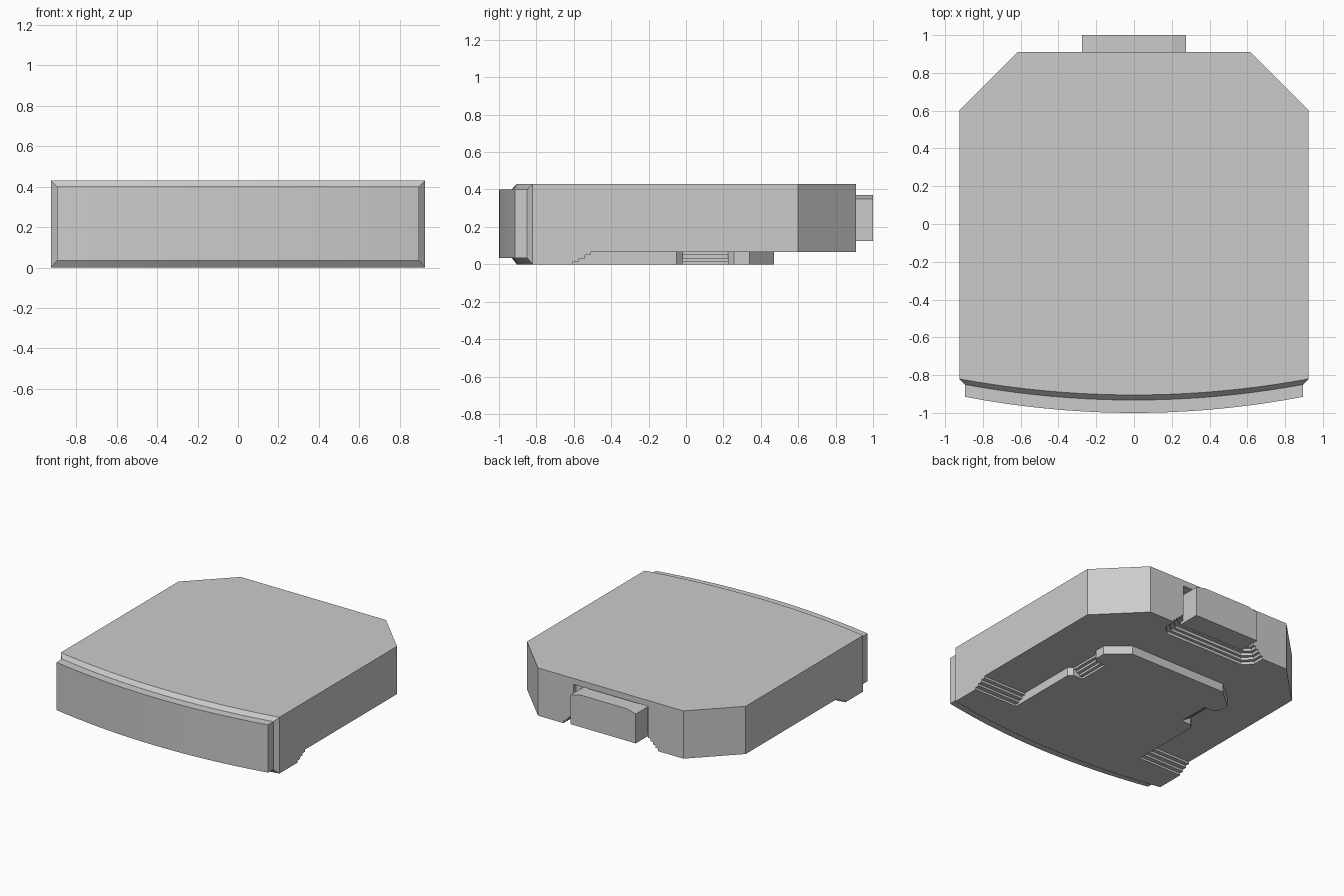
import bpy, bmesh

if "Cube" in bpy.data.objects:
    bpy.data.objects.remove(bpy.data.objects["Cube"])

def make_object(name, bm):
    bmesh.ops.recalc_face_normals(bm, faces=bm.faces)
    mesh = bpy.data.meshes.new(name)
    bm.to_mesh(mesh)
    bm.free()
    ob = bpy.data.objects.new(name, mesh)
    bpy.context.collection.objects.link(ob)
    return ob

def mirrored(half):
    """Close a right-half outline with its mirror image."""
    return half + [(-x, y) for x, y in reversed(half)]

def prism(name, outline, z0, z1):
    bm = bmesh.new()
    low = [bm.verts.new((x, y, z0)) for x, y in outline]
    high = [bm.verts.new((x, y, z1)) for x, y in outline]
    bm.faces.new(low)
    bm.faces.new(high)
    n = len(low)
    for i in range(n):
        j = (i + 1) % n
        bm.faces.new((low[i], low[j], high[j], high[i]))
    return make_object(name, bm)

def cut(target, cutter):
    cutter.hide_render = True
    mod = target.modifiers.new("cut", 'BOOLEAN')
    mod.operation = 'DIFFERENCE'
    mod.solver = 'EXACT'
    mod.object = cutter
    bpy.context.view_layer.objects.active = target
    bpy.ops.object.modifier_apply(modifier=mod.name)
    bpy.data.objects.remove(cutter)

SEG = 20

def arc(bm, half, y_side, y_mid, z):
    """Row of vertices along the bowed front, left to right."""
    row = []
    for i in range(SEG + 1):
        t = 2 * i / SEG - 1
        row.append(bm.verts.new((half * t, y_mid + (y_side - y_mid) * t * t, z)))
    return row

# Body: chamfered slab with a bevelled, bowed front panel
bm = bmesh.new()
rings = []
for half, ys, ym, z0, z1 in ((0.925, -0.82, -0.905, 0, 0.43),
                             (0.895, -0.85, -0.932, 0.035, 0.4),
                             (0.895, -0.915, -1.0, 0.035, 0.4)):
    rings.append((arc(bm, half, ys, ym, z0), arc(bm, half, ys, ym, z1)))
for a, b in zip(rings, rings[1:]):
    loop_a = a[0] + a[1][::-1]
    loop_b = b[0] + b[1][::-1]
    n = len(loop_a)
    for i in range(n):
        j = (i + 1) % n
        bm.faces.new((loop_a[i], loop_a[j], loop_b[j], loop_b[i]))
low, high = rings[-1]
for i in range(SEG):
    bm.faces.new((low[i], low[i + 1], high[i + 1], high[i]))
rear = mirrored([(0.925, 0.6), (0.615, 0.91)])
low = rings[0][0] + [bm.verts.new((x, y, 0)) for x, y in rear]
high = rings[0][1] + [bm.verts.new((x, y, 0.43)) for x, y in rear]
bm.faces.new(low)
bm.faces.new(high)
for i in range(SEG, len(low)):
    j = (i + 1) % len(low)
    bm.faces.new((low[i], low[j], high[j], high[i]))
body = make_object("body", bm)

# Underside: stepped relief around the central raised pad
steps = [(0.065, -0.51, 0.525), (0.049, -0.54, 0.5),
         (0.032, -0.573, 0.475), (0.016, -0.605, 0.45)]
for top, y_step, x_notch in steps:
    half = [(1.1, 1.2), (1.1, y_step), (0.56, y_step), (0.56, -0.05),
            (0.53, -0.02), (x_notch, -0.02), (x_notch, 0.225), (0.53, 0.225),
            (0.56, 0.256), (0.56, 0.34), (0.41, 0.47)]
    cut(body, prism("relief_cutter", mirrored(half), -0.1, top))

# Rear pocket: stepped opening that narrows upward
for top, inset in ((0.385, 0.085), (0.145, 0.064), (0.125, 0.043),
                   (0.105, 0.022), (0.085, 0.0)):
    half = [(0.4 - inset, 1.2), (0.4 - inset, 0.82 + inset * 0.7),
            (0.335 - inset, 0.755 + inset)]
    cut(body, prism("pocket_cutter", mirrored(half), -0.1, top))

# Rear tab: block with clipped top corners
profile = mirrored([(0.275, 0.125), (0.275, 0.35), (0.2, 0.37)])
tab = prism("rear_tab", profile, 0.83, 1.0)
for v in tab.data.vertices:
    x, z, y = v.co
    v.co = (x, y, z)
tab.data.flip_normals()
